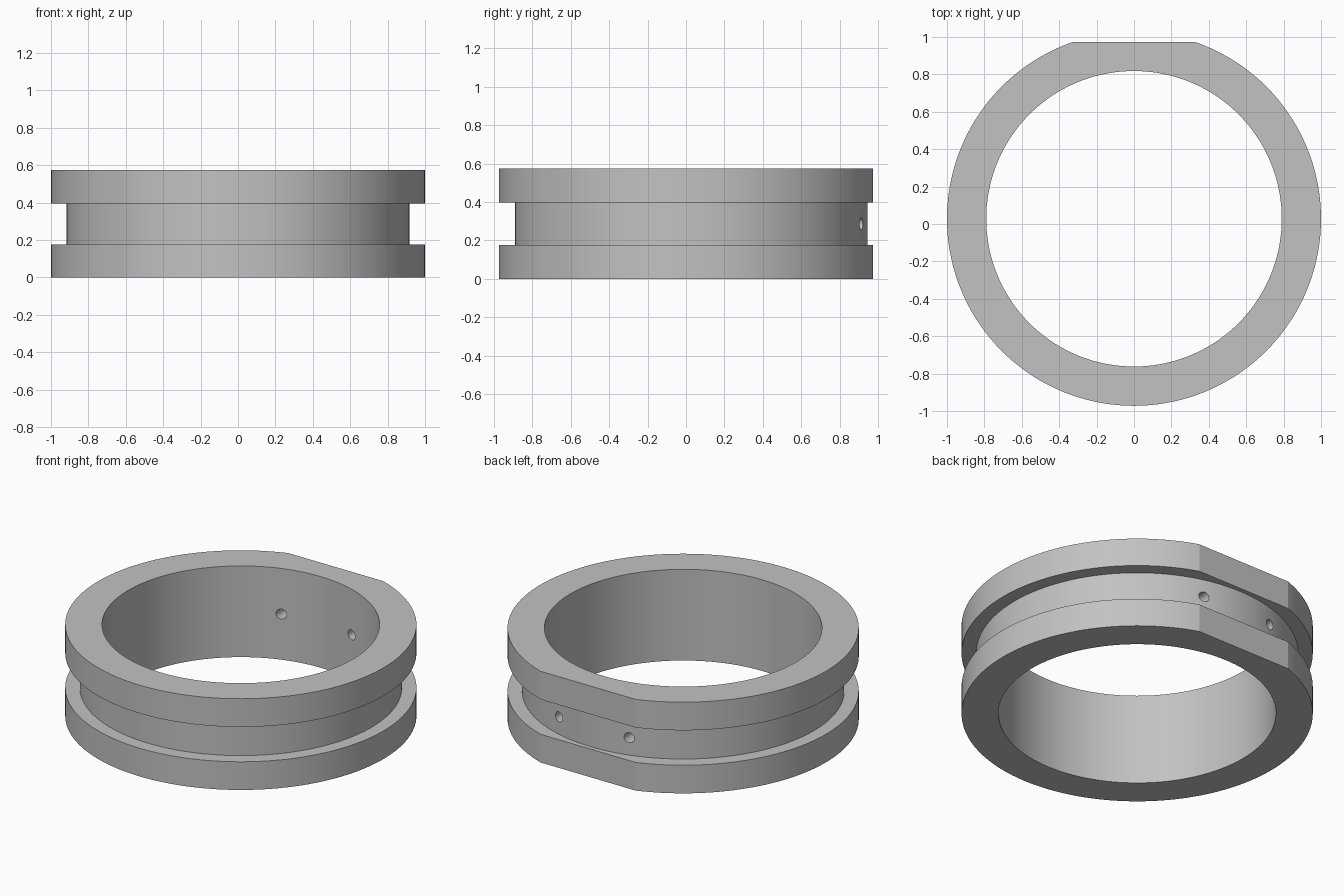
import bpy, bmesh, math
from mathutils import Vector, Matrix

cube = bpy.data.objects.get("Cube")
if cube:
    bpy.data.objects.remove(cube, do_unlink=True)

CENTRE_Y = 0.028
OUTER, GROOVE, INNER = 1.0, 0.917, 0.79
HEIGHT, GROOVE_LOW, GROOVE_HIGH = 0.573, 0.177, 0.396
FLAT = 0.944            # distance of the flat from the ring axis
HOLE_X, HOLE_R = 0.244, 0.031

grey = bpy.data.materials.new("plain grey")
grey.use_nodes = True
colour = (0.54, 0.54, 0.54, 1)
grey.diffuse_color = colour
grey.node_tree.nodes["Principled BSDF"].inputs["Base Color"].default_value = colour


def add_object(name, bm):
    mesh = bpy.data.meshes.new(name)
    bm.to_mesh(mesh)
    bm.free()
    obj = bpy.data.objects.new(name, mesh)
    bpy.context.collection.objects.link(obj)
    mesh.materials.append(grey)
    return obj


# Grooved ring: closed profile spun about the vertical axis
bm = bmesh.new()
profile = [(INNER, 0), (OUTER, 0), (OUTER, GROOVE_LOW), (GROOVE, GROOVE_LOW),
           (GROOVE, GROOVE_HIGH), (OUTER, GROOVE_HIGH), (OUTER, HEIGHT), (INNER, HEIGHT)]
verts = [bm.verts.new((r, 0, z)) for r, z in profile]
edges = [bm.edges.new((verts[i - 1], v)) for i, v in enumerate(verts)]
bmesh.ops.spin(bm, geom=verts + edges, cent=(0, 0, 0), axis=(0, 0, 1),
               angle=math.tau, steps=144, use_duplicate=False)
bmesh.ops.remove_doubles(bm, verts=bm.verts, dist=0.0001)

# Flat on the back of both flanges
bmesh.ops.bisect_plane(bm, geom=bm.verts[:] + bm.edges[:] + bm.faces[:], dist=0.00001,
                       plane_co=(0, FLAT, 0), plane_no=(0, 1, 0), clear_outer=True)
bmesh.ops.holes_fill(bm, edges=[e for e in bm.edges if e.is_boundary], sides=0)
bmesh.ops.recalc_face_normals(bm, faces=bm.faces)
bmesh.ops.translate(bm, verts=bm.verts, vec=Vector((0, CENTRE_Y, 0)))
ring = add_object("grooved_ring", bm)

# Two parallel holes through the back wall
cutters = []
for side in (-1, 1):
    bm = bmesh.new()
    place = (Matrix.Translation((side * HOLE_X, 0.85, HEIGHT / 2))
             @ Matrix.Rotation(math.pi / 2, 4, "X"))
    bmesh.ops.create_cone(bm, cap_ends=True, segments=32, radius1=HOLE_R,
                          radius2=HOLE_R, depth=0.6, matrix=place)
    cutter = add_object("hole_cutter", bm)
    cutter.hide_render = True
    cutters.append(cutter)
    cut = ring.modifiers.new("hole", "BOOLEAN")
    cut.operation = "DIFFERENCE"
    cut.solver = "EXACT"
    cut.object = cutter

# Bake the holes into the ring and drop the cutters
depsgraph = bpy.context.evaluated_depsgraph_get()
ring_mesh = bpy.data.meshes.new_from_object(ring.evaluated_get(depsgraph))
ring.modifiers.clear()
ring.data = ring_mesh
for cutter in cutters:
    bpy.data.objects.remove(cutter, do_unlink=True)

bpy.ops.object.select_all(action="DESELECT")
ring.select_set(True)
bpy.context.view_layer.objects.active = ring
bpy.ops.object.shade_smooth_by_angle(angle=math.radians(15))
